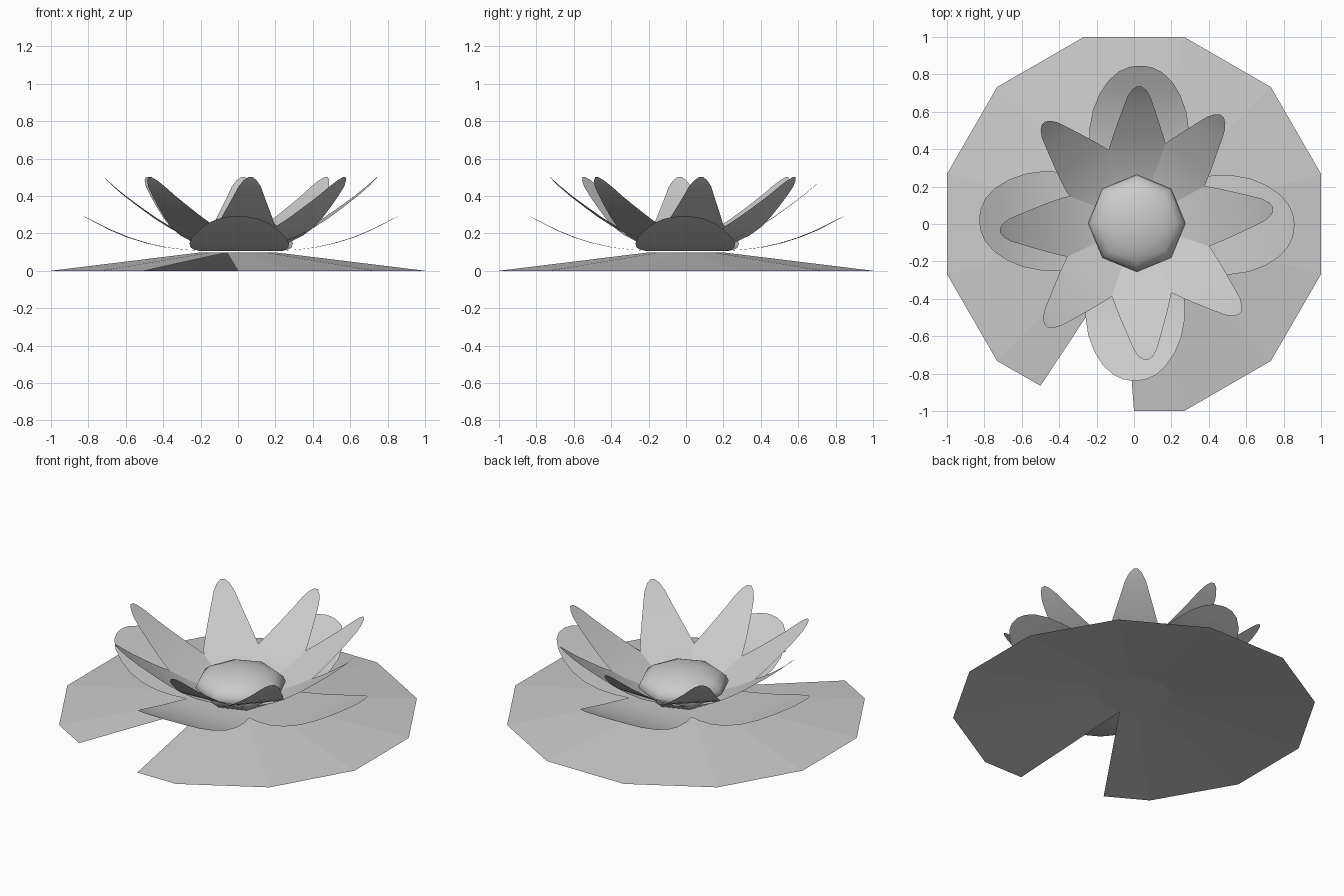
import bpy, bmesh, math
from mathutils import Vector, Matrix

if "Cube" in bpy.data.objects:
    bpy.data.objects.remove(bpy.data.objects["Cube"])

CENTER = Vector((0.015, 0.004, 0))


def make_object(name, bm, smooth=True):
    bmesh.ops.recalc_face_normals(bm, faces=bm.faces)
    # open sheets should face upwards
    if sum(f.normal.z for f in bm.faces) < -1e-3:
        bmesh.ops.reverse_faces(bm, faces=bm.faces)
    for f in bm.faces:
        f.smooth = smooth
    mesh = bpy.data.meshes.new(name)
    bm.to_mesh(mesh)
    bm.free()
    obj = bpy.data.objects.new(name, mesh)
    bpy.context.collection.objects.link(obj)
    return obj


def petal(name, rows, angle):
    """Bent sheet; rows are (distance, height, half width)."""
    bm = bmesh.new()
    cols = (-1, -0.5, 0, 0.5, 1)
    grid = [[bm.verts.new((r, w * c, z)) for c in cols] for r, z, w in rows]
    for a, b in zip(grid, grid[1:]):
        for i in range(len(cols) - 1):
            bm.faces.new((a[i], b[i], b[i + 1], a[i + 1]))
    bm.transform(Matrix.Translation(CENTER) @ Matrix.Rotation(math.radians(angle), 4, 'Z'))
    return make_object(name, bm)


# Lily pad: twelve-sided shallow sheet with a wedge cut out
R = 1 / math.cos(math.radians(15))
rim = [Vector((0, -1, 0))]
for k in range(11):
    t = math.radians(-75 + 30 * k)
    rim.append(Vector((R * math.cos(t), R * math.sin(t), 0)))
rim.append(Vector((-0.5, -0.865, 0)))
bm = bmesh.new()
tip = bm.verts.new((-0.06, -0.2, 0.098))
outer = [bm.verts.new(p) for p in rim]
inner = [bm.verts.new((p.x * 0.2, p.y * 0.2, 0.098)) for p in rim[1:-1]]
bm.faces.new([tip] + inner)
bm.faces.new((tip, outer[0], outer[1], inner[0]))
bm.faces.new((tip, inner[-1], outer[-2], outer[-1]))
for i in range(len(inner) - 1):
    bm.faces.new((inner[i], outer[i + 1], outer[i + 2], inner[i + 1]))
make_object("lily_pad", bm, smooth=False)

# Four broad outer petals
outer_rows = [(0, .105, .09), (.1, .105, .16), (.2, .106, .215), (.3, .113, .245),
              (.4, .125, .262), (.5, .147, .266), (.6, .178, .25), (.69, .215, .215),
              (.76, .25, .17), (.81, .276, .115), (.835, .288, .06), (.842, .292, .015)]
for i, a in enumerate((-1, 88.5, 178.5, 269)):
    petal(f"outer_petal_{i + 1}", outer_rows, a)

# Eight narrow upright inner petals
inner_rows = [(0, .11, .08), (.1, .12, .12), (.2, .147, .15), (.3, .19, .165),
              (.38, .233, .16), (.46, .283, .137), (.54, .34, .11), (.62, .4, .082),
              (.68, .45, .06), (.715, .483, .036), (.732, .5, .012)]
for i, a in enumerate((6, 51.5, 89, 133, 183, 228.5, 274, 319)):
    petal(f"inner_petal_{i + 1}", inner_rows, a)

# Squashed eight-sided flower centre
bm = bmesh.new()
bmesh.ops.create_uvsphere(bm, u_segments=8, v_segments=10, radius=1)
bm.transform(Matrix.Translation(CENTER + Vector((0, 0, 0.172))) @ Matrix.Diagonal((0.26, 0.26, 0.11, 1)))
for v in bm.verts:
    v.co.z = max(v.co.z, 0.106)
make_object("flower_centre", bm)
